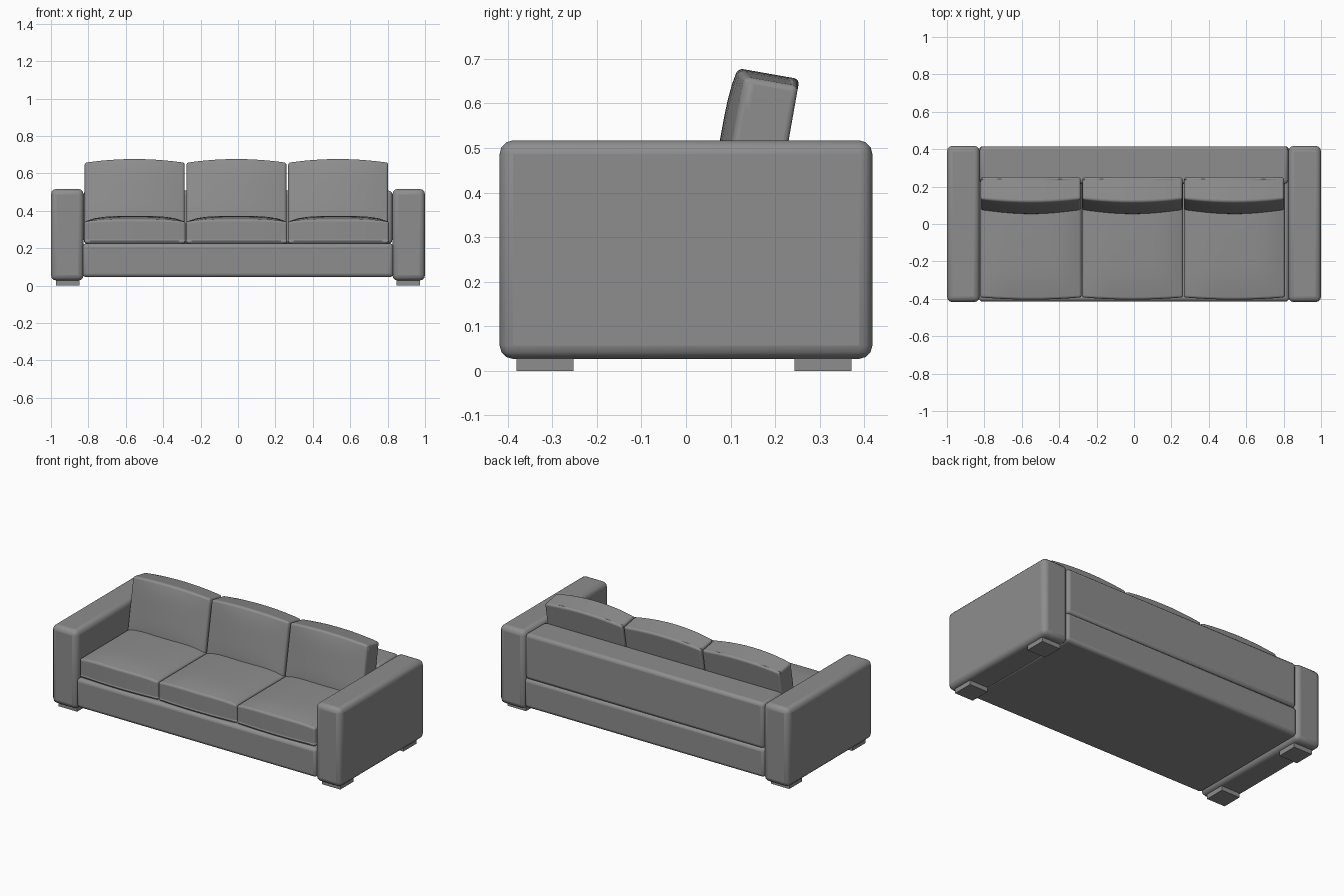
import bpy, bmesh, math
from mathutils import Matrix

old = bpy.data.objects.get("Cube")
if old:
    bpy.data.objects.remove(old, do_unlink=True)

GREY = (0.27, 0.27, 0.27, 1.0)
fabric = bpy.data.materials.new("grey fabric")
fabric.use_nodes = True
fabric.diffuse_color = GREY
fabric.node_tree.nodes["Principled BSDF"].inputs["Base Color"].default_value = GREY


def block(name, lo, hi, radius=0.0, segments=3, cuts=0, shape=None, matrix=None):
    """Box from corner lo to corner hi, optionally puffed by shape, with rounded edges."""
    bm = bmesh.new()
    bmesh.ops.create_cube(bm, size=2)
    if cuts:
        bmesh.ops.subdivide_edges(bm, edges=bm.edges[:], cuts=cuts, use_grid_fill=True)
    for v in bm.verts:
        u = v.co.copy()
        for i in range(3):
            v.co[i] = (lo[i] + hi[i]) / 2 + u[i] * (hi[i] - lo[i]) / 2
        if shape:
            shape(v.co, u)
    if matrix:
        bm.transform(matrix)
    mesh = bpy.data.meshes.new(name)
    bm.to_mesh(mesh)
    bm.free()
    mesh.materials.append(fabric)
    obj = bpy.data.objects.new(name, mesh)
    bpy.context.collection.objects.link(obj)
    if radius:
        bevel = obj.modifiers.new("rounded edges", "BEVEL")
        bevel.width = radius
        bevel.segments = segments
        bevel.limit_method = "ANGLE"
        bevel.angle_limit = math.radians(50)
        bpy.ops.object.select_all(action="DESELECT")
        bpy.context.view_layer.objects.active = obj
        obj.select_set(True)
        bpy.ops.object.shade_smooth_by_angle(angle=math.radians(40))
    return obj


def puff_seat(co, u):
    # Crowned top and slightly bowed front
    if u.z > 0:
        co.z += 0.03 * u.z * (1 - u.x ** 4) * (1 - 0.6 * u.y ** 4)
    if u.y < 0:
        co.y += 0.012 * u.y * (1 - u.x ** 2)


def puff_back(co, u):
    # Bowed front and arched top, flat rear
    if u.y < 0:
        co.y += 0.03 * u.y * (1 - u.x ** 2) * (1 - 0.4 * u.z ** 4)
    if u.z > 0:
        co.z += 0.017 * u.z * (1 - u.x ** 2)


# Frame
block("base", (-0.83, -0.415, 0.045), (0.83, 0.415, 0.226), 0.02)
block("backrest", (-0.825, 0.215, 0.224), (0.825, 0.415, 0.508), 0.02)

# Arms and feet
for side, s in (("left", 1), ("right", -1)):
    x0, x1 = sorted((s * 0.825, s * 1.0))
    block(side + "_arm", (x0, -0.418, 0.027), (x1, 0.418, 0.517), 0.03)
    x0, x1 = sorted((s * 0.847, s * 0.974))
    for end, y in (("front", -0.38), ("back", 0.243)):
        block(f"{end}_{side}_foot", (x0, y, 0), (x1, y + 0.128, 0.03))

# Three seat cushions and three leaning back cushions
lean = Matrix.Translation((0, 0.192, 0.3)) @ Matrix.Rotation(math.radians(-10), 4, "X")
for i, place in enumerate(("right", "middle", "left")):
    x0 = -0.822 + i * 0.544
    x1 = x0 + 0.541
    block(place + "_seat_cushion", (x0, -0.392, 0.226), (x1, 0.23, 0.342),
          0.03, 4, 9, puff_seat)
    block(place + "_back_cushion", (x0 + 0.002, -0.122, 0), (x1 - 0.004, 0, 0.343),
          0.028, 4, 9, puff_back, lean)
